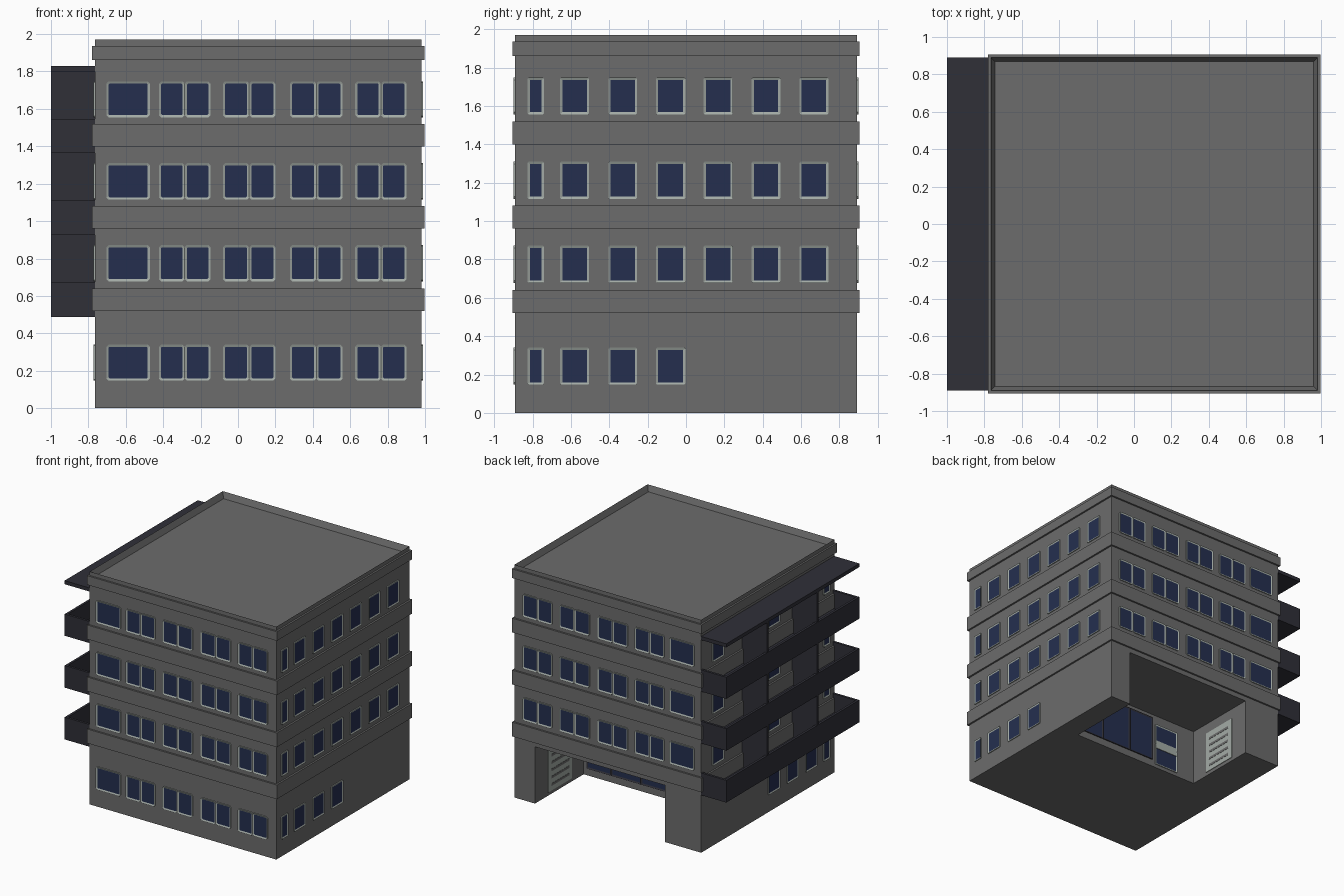
import bpy, bmesh
from mathutils import Vector

if "Cube" in bpy.data.objects:
    bpy.data.objects.remove(bpy.data.objects["Cube"])


def material(name, rgb):
    m = bpy.data.materials.new(name)
    m.diffuse_color = (*rgb, 1)
    m.use_nodes = True
    m.node_tree.nodes["Principled BSDF"].inputs["Base Color"].default_value = m.diffuse_color
    return m


CONCRETE = material("concrete grey", (0.15, 0.15, 0.15))
FRAME = material("pale frame", (0.37, 0.41, 0.38))
GLASS = material("dark blue glass", (0.018, 0.028, 0.078))
DARK = material("charcoal", (0.029, 0.029, 0.039))

X0, X1, Y = -0.765, 0.982, 0.89      # body footprint
TOP, ROOF_DEPTH = 1.97, 0.05
RX0, RX1, RY, RZ = -0.425, 0.79, 0.24, 0.48   # entrance recess


def finish(bm, name, *mats):
    bmesh.ops.recalc_face_normals(bm, faces=bm.faces)
    me = bpy.data.meshes.new(name)
    bm.to_mesh(me)
    bm.free()
    for m in mats:
        me.materials.append(m)
    ob = bpy.data.objects.new(name, me)
    bpy.context.collection.objects.link(ob)
    return ob


def prism(bm, pts, h):
    f = bm.faces.new([bm.verts.new(p) for p in pts])
    r = bmesh.ops.extrude_face_region(bm, geom=[f])
    bmesh.ops.translate(bm, vec=h, verts=[e for e in r["geom"] if isinstance(e, bmesh.types.BMVert)])
    return [e for e in r["geom"] if isinstance(e, bmesh.types.BMFace)][0]


def box(bm, x0, x1, y0, y1, z0, z1):
    return prism(bm, [(x0, y0, z0), (x1, y0, z0), (x1, y1, z0), (x0, y1, z0)], (0, 0, z1 - z0))


# Ground floor with the entrance recess notched out of the back
bm = bmesh.new()
outline = [(X0, -Y), (X1, -Y), (X1, Y), (RX1, Y), (RX1, RY), (RX0, RY), (RX0, Y), (X0, Y)]
prism(bm, [(x, y, 0) for x, y in outline], (0, 0, RZ))
finish(bm, "ground_floor", CONCRETE)

# Upper floors with a sunken roof behind a parapet
bm = bmesh.new()
top = box(bm, X0, X1, -Y, Y, RZ, TOP)
bmesh.ops.recalc_face_normals(bm, faces=bm.faces)
bmesh.ops.inset_individual(bm, faces=[top], thickness=0.03)
bmesh.ops.translate(bm, vec=(0, 0, -ROOF_DEPTH), verts=top.verts)
finish(bm, "upper_floors", CONCRETE)

# Projecting bands around each storey
P = 0.015
for i, (z0, z1) in enumerate([(0.52, 0.64), (0.96, 1.08), (1.40, 1.52), (1.86, 1.937)]):
    bm = bmesh.new()
    for s in (-1, 1):
        a, b = sorted((s * Y, s * (Y + P)))
        box(bm, X0 - P, X1 + P, a, b, z0, z1)
    box(bm, X0 - P, X0, -Y, Y, z0, z1)
    box(bm, X1, X1 + P, -Y, Y, z0, z1)
    finish(bm, f"storey_band_{i + 1}", CONCRETE)

# Each wall: origin, direction along it, outward direction
FRONT = (Vector((0, -Y, 0)), Vector((1, 0, 0)), Vector((0, -1, 0)))
BACK = (Vector((0, Y, 0)), Vector((1, 0, 0)), Vector((0, 1, 0)))
RIGHT = (Vector((X1, 0, 0)), Vector((0, 1, 0)), Vector((1, 0, 0)))
LEFT = (Vector((X0, 0, 0)), Vector((0, 1, 0)), Vector((-1, 0, 0)))
ENTRY = (Vector((0, RY, 0)), Vector((1, 0, 0)), Vector((0, 1, 0)))
SIDE_A = (Vector((RX0, 0, 0)), Vector((0, 1, 0)), Vector((1, 0, 0)))
SIDE_B = (Vector((RX1, 0, 0)), Vector((0, 1, 0)), Vector((-1, 0, 0)))


def pane(bm, wall, u0, u1, z0, z1, border=0.013, c=0.012, depth=0.008):
    """Chamfered frame with its glass set back inside it."""
    o, u, n = wall
    uv = [(u0 + c, z0), (u1 - c, z0), (u1, z0 + c), (u1, z1 - c),
          (u1 - c, z1), (u0 + c, z1), (u0, z1 - c), (u0, z0 + c)]
    f = prism(bm, [o + u * a + Vector((0, 0, b)) for a, b in uv], n * depth)
    bmesh.ops.recalc_face_normals(bm, faces=bm.faces)
    bmesh.ops.inset_individual(bm, faces=[f], thickness=border)
    bmesh.ops.translate(bm, vec=-n * 0.005, verts=f.verts)
    f.material_index = 1


def plate(bm, wall, u0, u1, z0, z1, d0, d1):
    o, u, n = wall
    corners = [(u0, z0), (u1, z0), (u1, z1), (u0, z1)]
    return prism(bm, [o + u * a + Vector((0, 0, b)) + n * d0 for a, b in corners], n * (d1 - d0))


ROWS = [(0.147, 0.34), (0.678, 0.872), (1.115, 1.31), (1.555, 1.747)]
DOUBLES = [(-0.423, -0.147), (-0.081, 0.201), (0.277, 0.56), (0.626, 0.902)]
SIDES = [(-0.826, -0.74), (-0.657, -0.505), (-0.405, -0.255), (-0.157, -0.003),
         (0.091, 0.244), (0.342, 0.492), (0.591, 0.743)]

# Front and back windows: one wide, four paired
for name, wall, rows in (("front_windows", FRONT, ROWS), ("back_windows", BACK, ROWS[1:])):
    bm = bmesh.new()
    for z0, z1 in rows:
        pane(bm, wall, -0.704, -0.471, z0, z1)
        for a, b in DOUBLES:
            m = (a + b) / 2
            pane(bm, wall, a, m, z0, z1)
            pane(bm, wall, m, b, z0, z1)
    finish(bm, name, FRAME, GLASS)

# Side windows; the left wall leaves out two bays on the balcony floors
for name, wall, skip in (("right_windows", RIGHT, ()), ("left_windows", LEFT, (2, 5))):
    bm = bmesh.new()
    for r, (z0, z1) in enumerate(ROWS):
        for i, (a, b) in enumerate(SIDES):
            if (i < 4) if r == 0 else (i not in skip):
                pane(bm, wall, a, b, z0, z1, c=0.006)
    finish(bm, name, FRAME, GLASS)

# Entrance glazing in dark frames
bm = bmesh.new()
for a, b in ((0.53, 0.76), (0.25, 0.53), (0.01, 0.25)):
    pane(bm, ENTRY, a, b, 0.06, 0.45, c=0.003)
finish(bm, "entrance_glazing", DARK, GLASS)

# Entrance door: pale frame and cross bar
bm = bmesh.new()
pane(bm, ENTRY, -0.25, -0.02, 0.03, 0.22, c=0.005)
pane(bm, ENTRY, -0.25, -0.02, 0.22, 0.40, c=0.005)
plate(bm, ENTRY, -0.24, -0.03, 0.18, 0.25, 0.0, 0.008)
finish(bm, "entrance_door", FRAME, GLASS)

# Slatted shutters on both sides of the recess
for name, wall in (("shutter_left", SIDE_A), ("shutter_right", SIDE_B)):
    bm = bmesh.new()
    plate(bm, wall, 0.40, 0.72, 0.03, 0.39, 0, 0.005)
    n0 = len(bm.faces)
    for i in range(5):
        plate(bm, wall, 0.44, 0.68, 0.07 + i * 0.062, 0.09 + i * 0.062, 0.005, 0.007)
    bm.faces.ensure_lookup_table()
    for f in bm.faces[n0:]:
        f.material_index = 1
    finish(bm, name, FRAME, CONCRETE)

# Balcony troughs with partitions up to the slab above
T = 0.02
LEVELS = [(0.487, 0.675), (0.925, 1.112), (1.364, 1.547)]
CEIL = [0.925, 1.364, 1.80]
for i, ((z0, z1), zc) in enumerate(zip(LEVELS, CEIL)):
    bm = bmesh.new()
    box(bm, -1, X0, -Y, Y, z0, z0 + 0.03)
    box(bm, -1, -1 + T, -Y, Y, z0 + 0.03, z1)
    box(bm, -1 + T, X0, -Y, -Y + T, z0 + 0.03, z1)
    box(bm, -1 + T, X0, Y - T, Y, z0 + 0.03, z1)
    finish(bm, f"balcony_{i + 1}", DARK)
    bm = bmesh.new()
    for y in (-0.335, 0.335):
        box(bm, -0.999, X0, y - T / 2, y + T / 2, z0 + 0.03, zc)
    finish(bm, f"balcony_partitions_{i + 1}", DARK)

# Canopy over the top balcony
bm = bmesh.new()
box(bm, -1, X0, -Y, Y, 1.80, 1.83)
finish(bm, "balcony_canopy", DARK)
